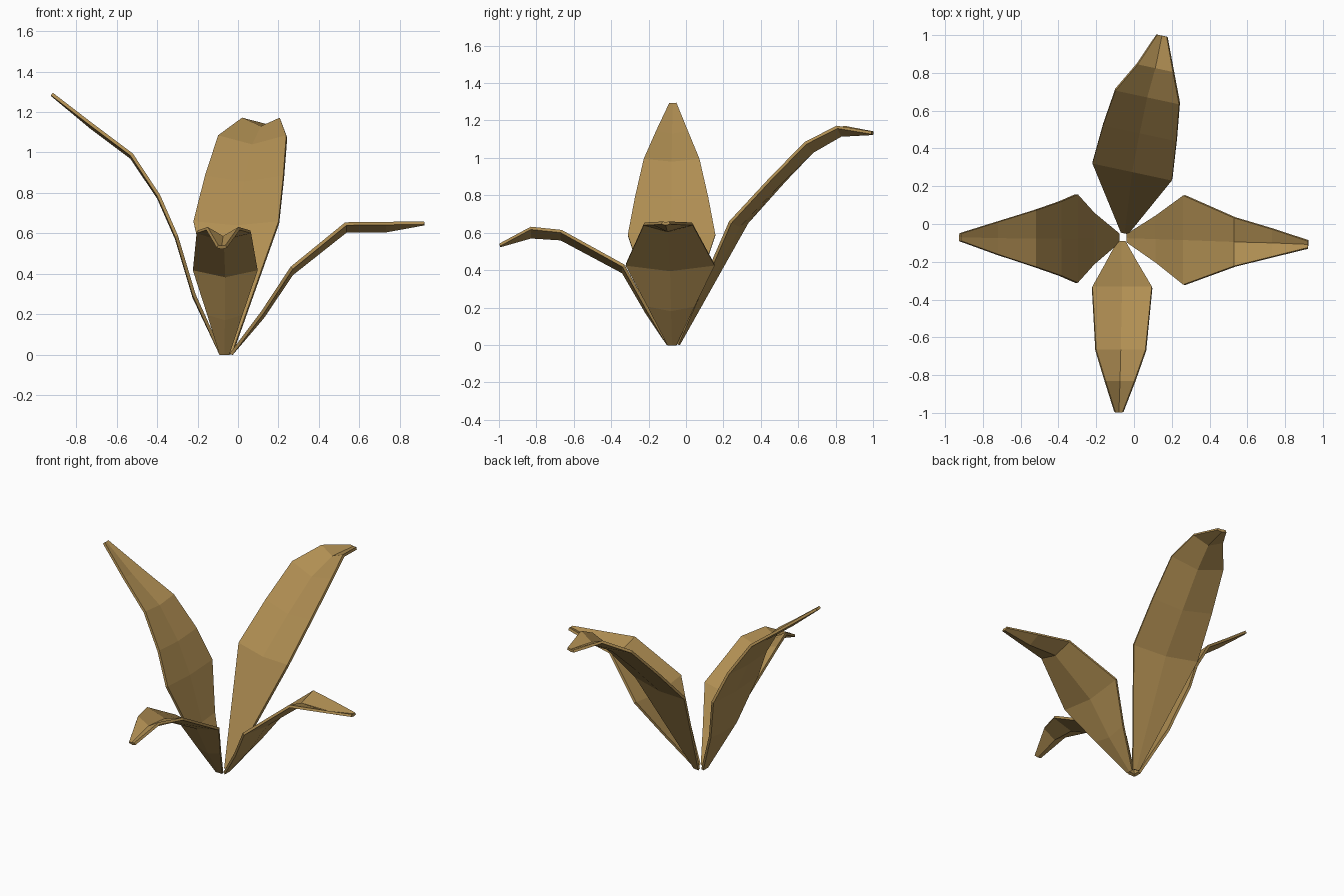
import bpy
from mathutils import Vector

mat = bpy.data.materials.new("dry_leaf")
mat.diffuse_color = (0.43, 0.27, 0.085, 1)


def leaf(name, side, stations):
    """Folded blade: each station is (x, y, edge z, half width, midrib drop)."""
    side = Vector(side).normalized()
    verts, faces = [], []
    for x, y, z, half, drop in stations:
        c = Vector((x, y, z))
        verts += [c - side * half, c - Vector((0, 0, drop)), c + side * half]
    for i in range(0, len(verts) - 3, 3):
        for j in (i, i + 1):
            faces.append((j, j + 1, j + 4, j + 3))
    mesh = bpy.data.meshes.new(name)
    mesh.from_pydata(verts, [], faces)
    mesh.materials.append(mat)
    obj = bpy.data.objects.new(name, mesh)
    bpy.context.collection.objects.link(obj)
    # thickness grows towards the underside
    mod = obj.modifiers.new("thickness", 'SOLIDIFY')
    mod.thickness = 0.016
    mod.offset = -1
    mod.use_even_offset = True


# low leaf to the right
leaf("right_leaf", (0, -1, 0), [
    (-0.04, -0.075, 0.008, 0.022, 0.0),
    (0.115, -0.08, 0.215, 0.125, 0.025),
    (0.26, -0.085, 0.435, 0.236, 0.03),
    (0.53, -0.095, 0.655, 0.127, 0.035),
    (0.73, -0.10, 0.657, 0.072, 0.035),
    (0.92, -0.108, 0.66, 0.017, 0.003)])

# tall upright leaf to the left
leaf("left_leaf", (0, 1, 0), [
    (-0.077, -0.075, 0.006, 0.025, 0.0),
    (-0.21, -0.077, 0.30, 0.137, 0.012),
    (-0.297, -0.077, 0.59, 0.234, 0.012),
    (-0.385, -0.077, 0.79, 0.196, 0.012),
    (-0.52, -0.077, 0.995, 0.149, 0.015),
    (-0.72, -0.075, 1.145, 0.085, 0.015),
    (-0.915, -0.07, 1.295, 0.019, 0.003)])

# short drooping leaf at the front
leaf("front_leaf", (-1, 0, 0), [
    (-0.067, -0.09, 0.008, 0.022, 0.0),
    (-0.065, -0.205, 0.205, 0.085, 0.025),
    (-0.063, -0.33, 0.43, 0.157, 0.035),
    (-0.07, -0.665, 0.615, 0.13, 0.04),
    (-0.074, -0.83, 0.632, 0.076, 0.045),
    (-0.08, -0.998, 0.542, 0.018, 0.003)])

# large skewed leaf at the back
leaf("back_leaf", (0.42, -0.09, 0), [
    (-0.05, -0.05, 0.008, 0.02, 0.0),
    (-0.01, 0.275, 0.66, 0.215, 0.02),
    (0.03, 0.48, 0.885, 0.198, 0.03),
    (0.07, 0.67, 1.085, 0.172, 0.045),
    (0.113, 0.825, 1.172, 0.095, 0.042),
    (0.148, 0.997, 1.142, 0.025, 0.003)])
